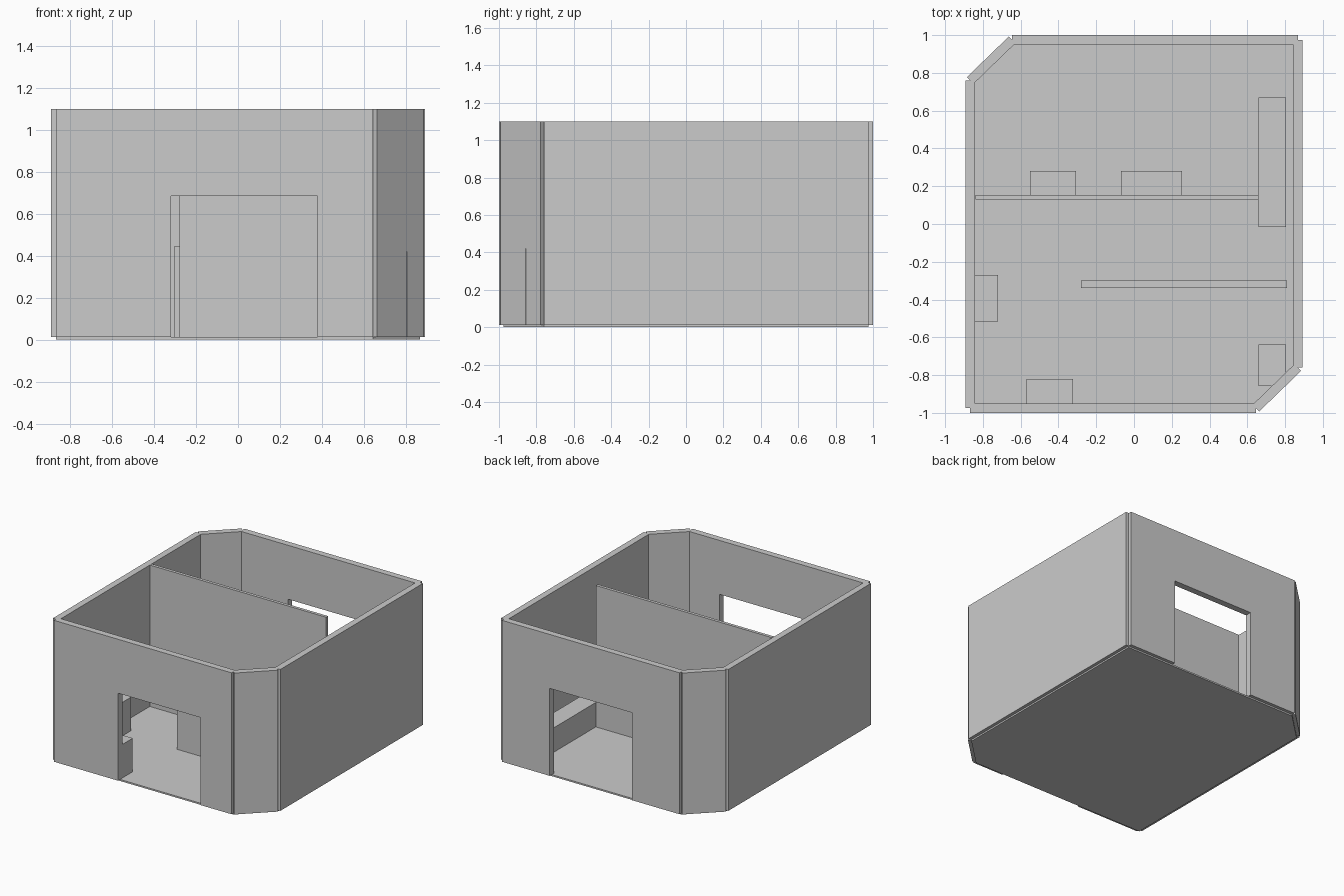
import bpy
import bmesh
from mathutils import Vector

cube = bpy.data.objects.get("Cube")
if cube:
    bpy.data.objects.remove(cube, do_unlink=True)

# One plain grey for the whole building
GREY = (0.6, 0.6, 0.6, 1.0)
grey = bpy.data.materials.new("plain_grey")
grey.use_nodes = True
grey.diffuse_color = GREY
grey.node_tree.nodes["Principled BSDF"].inputs["Base Color"].default_value = GREY

FLOOR = 0.012
TOP = 1.1


def extrude(name, outline, offset):
    """Flat outline pushed along an offset into a closed solid."""
    bm = bmesh.new()
    face = bm.faces.new([bm.verts.new(p) for p in outline])
    result = bmesh.ops.extrude_face_region(bm, geom=[face], use_keep_orig=True)
    moved = [v for v in result["geom"] if isinstance(v, bmesh.types.BMVert)]
    bmesh.ops.translate(bm, verts=moved, vec=offset)
    bmesh.ops.recalc_face_normals(bm, faces=bm.faces)
    mesh = bpy.data.meshes.new(name)
    bm.to_mesh(mesh)
    bm.free()
    mesh.materials.append(grey)
    obj = bpy.data.objects.new(name, mesh)
    bpy.context.collection.objects.link(obj)
    return obj


def wall(name, start, end, thick, opening=None):
    """Upright wall centred on a line; opening is (from, to, top) along it."""
    a, b = Vector((*start, 0)), Vector((*end, 0))
    along = (b - a).normalized()
    side = Vector((along.y, -along.x, 0)) * thick
    length = (b - a).length
    profile = [(0, FLOOR)]
    if opening:
        p, q, top = opening
        profile += [(p, FLOOR), (p, top), (q, top), (q, FLOOR)]
    profile += [(length, FLOOR), (length, TOP), (0, TOP)]
    points = [a + along * d + Vector((0, 0, z)) - side / 2 for d, z in profile]
    return extrude(name, points, side)


def block(name, x0, x1, y0, y1, height):
    base = [(x0, y0, FLOOR), (x1, y0, FLOOR), (x1, y1, FLOOR), (x0, y1, FLOOR)]
    return extrude(name, base, Vector((0, 0, height - FLOOR)))


# Floor plan with two cut corners; the second half is the first turned around
X, Y, CUT_X, CUT_Y = 0.867, 0.975, 0.645, 0.76
half = [(-X, -Y), (CUT_X, -Y), (X, -CUT_Y)]
plan = half + [(-x, -y) for x, y in half]

# Floor slab
extrude("floor", [(x, y, 0) for x, y in plan], Vector((0, 0, FLOOR)))

# Outer walls, with wide gateways in front and back
openings = {"front_wall": (X - 0.32, X + 0.38, 0.685),
            "back_wall": (X - 0.46, X + 0.24, 0.685)}
names = ["front_wall", "front_corner_wall", "left_wall",
         "back_wall", "back_corner_wall", "right_wall"]
for i, name in enumerate(names):
    wall(name, plan[i], plan[(i + 1) % 6], 0.05, openings.get(name))

# Inner dividing wall with a doorway
wall("dividing_wall", (-0.84, 0.142), (0.66, 0.142), 0.024,
     (0.84 - 0.303, 0.84 - 0.07, 0.445))

# Furniture blocks
block("screen_partition", -0.28, 0.81, -0.34, -0.3, 0.71)
block("long_bench", 0.66, 0.805, -0.015, 0.67, 0.2)
block("corner_cabinet", 0.66, 0.805, -0.857, -0.637, 0.42)
block("front_cabinet", -0.57, -0.322, -0.95, -0.82, 0.27)
block("side_cabinet", -0.842, -0.72, -0.515, -0.27, 0.27)
block("back_cabinet_small", -0.55, -0.306, 0.154, 0.28, 0.27)
block("back_cabinet_large", -0.07, 0.255, 0.154, 0.28, 0.27)
